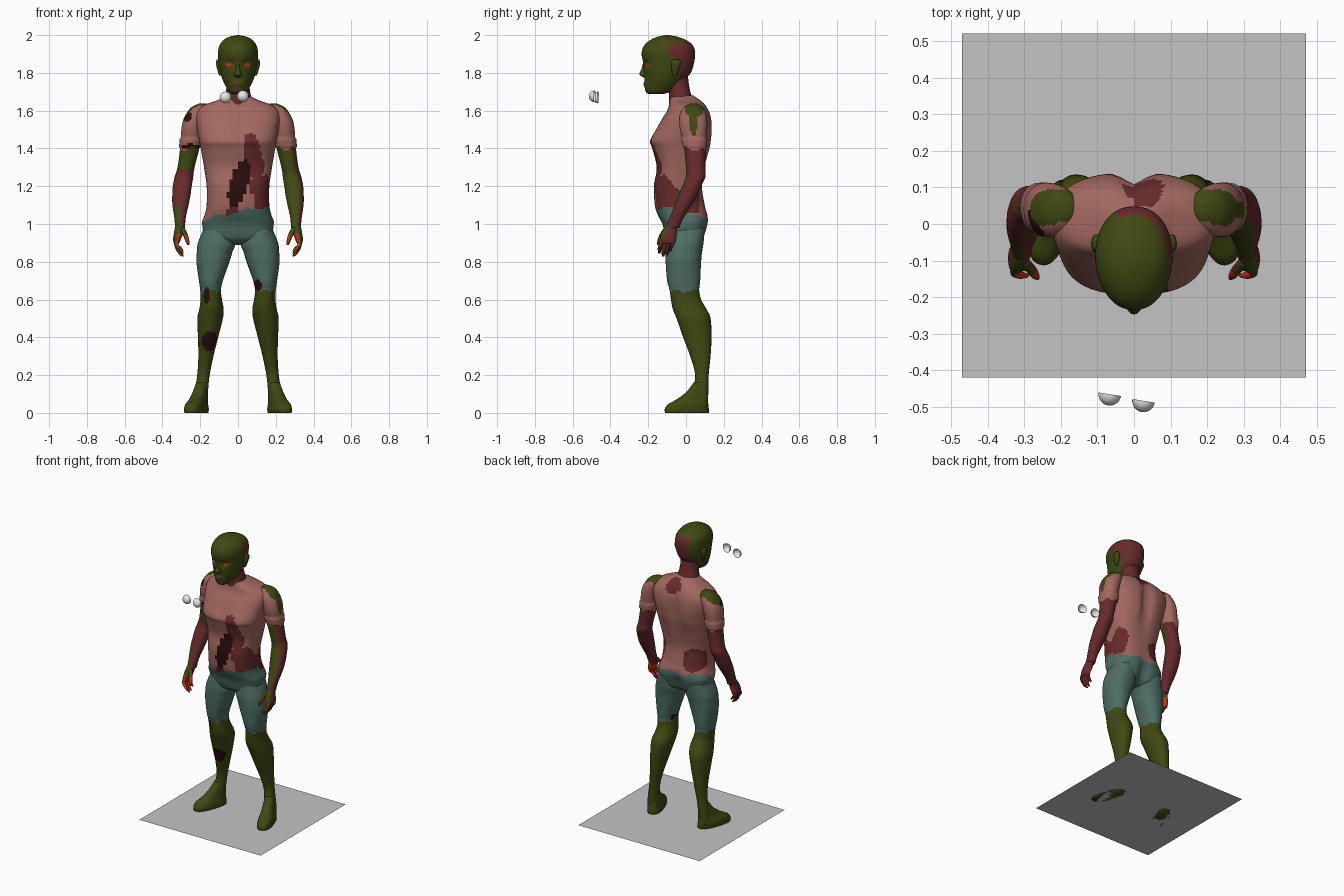
import bpy, bmesh, math

if "Cube" in bpy.data.objects:
    bpy.data.objects.remove(bpy.data.objects["Cube"])

COLOURS = [("green_skin", (.050, .066, .006)), ("shirt_pink", (.36, .138, .115)),
           ("trouser_teal", (.075, .155, .128)), ("maroon_flesh", (.135, .023, .024)),
           ("dark_wound", (.022, .004, .004)), ("raw_red", (.5, .035, .008)),
           ("floor_grey", (.55, .55, .55)), ("eye_white", (.8, .8, .8))]
GREEN, SHIRT, TEAL, MAROON, WOUND, RED, GREY, WHITE = range(8)
MATS = []
for nm, rgb in COLOURS:
    m = bpy.data.materials.new(nm)
    m.diffuse_color = (*rgb, 1)
    m.use_nodes = True
    m.node_tree.nodes["Principled BSDF"].inputs["Base Color"].default_value = m.diffuse_color
    MATS.append(m)


def finish(name, bm, rule):
    """Colour the faces by rule and make the object."""
    bmesh.ops.recalc_face_normals(bm, faces=bm.faces)
    bm.normal_update()
    for f in bm.faces:
        f.material_index = rule(f.calc_center_median(), f.normal) if callable(rule) else rule
        f.smooth = True
    me = bpy.data.meshes.new(name)
    bm.to_mesh(me)
    bm.free()
    for m in MATS:
        me.materials.append(m)
    ob = bpy.data.objects.new(name, me)
    bpy.context.collection.objects.link(ob)
    return ob


def spline(p0, p1, p2, p3, t):
    return [b + .5 * t * (c - a + t * (2*a - 5*b + 4*c - d + t * (3*(b - c) + d - a)))
            for a, b, c, d in zip(p0, p1, p2, p3)]


def loft(name, keys, rule, side=1, sides=40, step=.01, power=2.2, twist=0, tweak=None):
    """Skin level sections given as (z, x_min, x_max, y_front, y_back)."""
    rows = []
    for i in range(len(keys) - 1):
        ctl = [keys[max(0, i - 1)], keys[i], keys[i + 1], keys[min(len(keys) - 1, i + 2)]]
        n = max(1, math.ceil(abs(keys[i + 1][0] - keys[i][0]) / step))
        rows += [spline(*ctl, k / n) for k in range(n)]
    rows.append(list(keys[-1]))
    bm = bmesh.new()
    rings = []
    for z, xa, xb, ya, yb in rows:
        ring = []
        for k in range(sides):
            a = 2 * math.pi * k / sides
            c, s = math.cos(a), math.sin(a)
            dx = math.copysign(abs(c) ** (2 / power), c) * (xb - xa) / 2
            dy = math.copysign(abs(s) ** (2 / power), s) * (yb - ya) / 2
            x = (xa + xb) / 2 + dx * math.cos(twist) - dy * math.sin(twist)
            y = (ya + yb) / 2 + dx * math.sin(twist) + dy * math.cos(twist)
            if tweak:
                x, y = tweak(x, y, z, s)
            ring.append(bm.verts.new((x * side, y, z)))
        rings.append(ring)
    for r, q in zip(rings, rings[1:]):
        for k in range(sides):
            j = (k + 1) % sides
            bm.faces.new((r[k], r[j], q[j], q[k]))
    bm.faces.new(rings[0])
    bm.faces.new(rings[-1])
    return finish(name, bm, rule)


def spot(a, b, ca, cb, ra, rb, tilt=0):
    """True inside a tilted ellipse."""
    u, v = a - ca, b - cb
    u, v = u * math.cos(tilt) - v * math.sin(tilt), u * math.sin(tilt) + v * math.cos(tilt)
    return (u / ra) ** 2 + (v / rb) ** 2 < 1


def bump(v, centre, width):
    return math.exp(-((v - centre) / width) ** 2)


def sym(z, w, ya, yb):
    return (z, -w, w, ya, yb)


# --- torso: shirt over trouser top -----------------------------------------
def torso_rule(c, n):
    x, y, z = c
    if z < 1.05 + .2 * x * (y < 0) + .01 * math.sin(x * 40) - .1 * y:
        return TEAL
    if y < -.03:
        if spot(x, z, .005, 1.215, .048, .13, .28):
            return WOUND
        if (spot(x, z, .075, 1.36, .05, .12, -.1) or spot(x, z, .1, 1.25, .025, .1, .3)
                or spot(x, z, -.03, 1.05, .035, .06, .4)):
            return MAROON
    if x > .09 and 1.06 < z < 1.22 + .04 * math.sin(y * 40) and y < .07:
        return MAROON
    if y > 0 and (spot(x, z, -.11, 1.14, .07, .08) or spot(x, z, .03, 1.63, .05, .045)):
        return MAROON
    return SHIRT


def torso_shape(x, y, z, s):
    if s > 0:  # spine and seat grooves
        y -= s * bump(x, 0, .035) * (.035 * bump(z, 1.48, .15) + .03 * bump(z, .95, .08))
    else:      # chest crease
        y -= s * .012 * bump(x, 0, .025) * bump(z, 1.46, .07)
    return x, y


loft("torso", [sym(.89, .05, -.05, .05), sym(.92, .16, -.10, .09), sym(1.0, .19, -.125, .117),
               sym(1.05, .176, -.15, .115), sym(1.1, .166, -.165, .10), sym(1.2, .166, -.17, .085),
               sym(1.3, .18, -.155, .10), sym(1.4, .197, -.18, .128), sym(1.44, .205, -.192, .135),
               sym(1.5, .215, -.16, .14), sym(1.56, .222, -.125, .135), sym(1.6, .215, -.10, .122),
               sym(1.63, .18, -.09, .105), sym(1.655, .11, -.085, .08), sym(1.68, .06, -.08, .045)],
     torso_rule, sides=72, power=2.7, tweak=torso_shape)

# --- neck and head ----------------------------------------------------------
loft("neck", [sym(1.6, .09, -.09, .07), sym(1.68, .068, -.09, .03), sym(1.74, .06, -.10, .015),
              sym(1.8, .06, -.12, .01)],
     lambda c, n: GREEN if c.x < -.03 and c.y < -.03 else MAROON)


def head_rule(c, n):
    x, y, z = c
    if y < -.12:
        if spot(abs(x), z, .05, 1.845, .022, .008):
            return RED
        if spot(x, z, 0, 1.737, .03, .007) or spot(x, z, 0, 1.695, .03, .014):
            return MAROON
    back = y > -.03 or (y > -.09 and z > 1.88)
    return MAROON if back and z < 1.96 and (x > -.045 or z < 1.8) else GREEN


def head_shape(x, y, z, s):
    if s < 0:  # eye sockets, nose bridge and lips
        y += -s * .014 * bump(abs(x), .045, .022) * bump(z, 1.848, .02)
        y -= -s * .008 * bump(x, 0, .025) * bump(z, 1.74, .015)
        x *= 1 + .1 * s
    return x, y


loft("head", [sym(1.688, .03, -.20, -.12), sym(1.70, .047, -.213, -.08), sym(1.72, .06, -.217, -.04),
              sym(1.76, .08, -.218, -.01), sym(1.8, .093, -.222, .025), sym(1.85, .102, -.226, .042),
              sym(1.9, .106, -.235, .048), sym(1.94, .1, -.225, .04), sym(1.97, .081, -.195, .008),
              sym(1.99, .05, -.155, -.04), sym(2.0, .008, -.11, -.09)],
     head_rule, sides=64, step=.005, tweak=head_shape)
loft("nose", [sym(1.775, .008, -.225, -.2), sym(1.785, .021, -.24, -.2), sym(1.795, .018, -.247, -.2),
              sym(1.82, .011, -.236, -.2), sym(1.86, .009, -.226, -.2)], GREEN, sides=16)

# --- legs and feet ----------------------------------------------------------
def leg_rule(c, n):
    x, y, z = c
    if y < .03 and (spot(x, z, -.15, .38, .042, .055) or spot(x, z, -.165, .62, .016, .045)
                    or spot(x, z, .105, .675, .02, .03)):
        return WOUND
    return TEAL if z > .645 + .008 * math.sin(x * 90 + y * 60) else GREEN


LEG = [(.98, .03, .18, -.10, .10), (.9, .014, .212, -.11, .093), (.85, .03, .218, -.11, .085),
       (.8, .045, .22, -.108, .08), (.7, .08, .207, -.1, .075), (.65, .09, .2, -.087, .07),
       (.6, .085, .198, -.08, .08), (.55, .076, .205, -.07, .108), (.5, .08, .215, -.05, .13),
       (.4, .105, .212, -.015, .135), (.3, .13, .21, .022, .13), (.2, .15, .216, .048, .12),
       (.1, .16, .232, .03, .118), (.03, .165, .24, .0, .115)]
FOOT = [(0, .172, .268, -.115, .125), (.02, .17, .27, -.117, .125), (.045, .172, .266, -.1, .122),
        (.07, .17, .25, -.055, .118), (.11, .165, .235, .0, .115), (.16, .165, .22, .04, .112)]

# --- arms and hands ---------------------------------------------------------
def arm_rule(c, n):
    x, y, z = c
    if z > 1.4 + .012 * math.sin(x * 70 + y * 50):
        if spot(y, z, .045, 1.605, .05, .04) or (x > 0 and n.x > .3 and spot(y, z, .04, 1.54, .02, .075)):
            return GREEN
        if x < 0 and n.y < 0 and (spot(x, z, -.27, 1.57, .025, .03) or spot(x, z, -.25, 1.41, .05, .014)):
            return WOUND
        return SHIRT
    if x > 0:
        return GREEN if n.y < -.2 and n.x < .55 else MAROON
    return GREEN if n.y < .1 and (z > 1.29 or (z < 1.1 and n.x < 0)) else MAROON


def sleeve(x, y, z, s):
    k = .006 if 1.4 < z < 1.45 else 0
    return x + (k if x > .255 else -k), y + k * s


ARM = [(1.638, .17, .205, .02, .06), (1.62, .15, .245, -.01, .09), (1.59, .16, .27, -.03, .105),
       (1.55, .175, .29, -.035, .112), (1.5, .188, .3, -.032, .112), (1.4, .205, .307, -.01, .103),
       (1.3, .23, .32, .0, .102), (1.25, .237, .335, -.0, .103), (1.2, .245, .345, -.02, .08),
       (1.15, .252, .348, -.04, .06), (1.1, .262, .347, -.06, .03), (1.03, .277, .337, -.088, -.014),
       (.98, .28, .333, -.108, -.035)]
PALM = [(1.0, .285, .33, -.1, -.045), (.96, .288, .338, -.128, -.048), (.92, .302, .344, -.137, -.052),
        (.895, .313, .339, -.132, -.058)]


def hand_rule(c, n):
    inner = n.x * (1 if c.x > 0 else -1) < .15
    if c.z < .95 and inner:
        return RED
    return GREEN if n.y < -.3 else MAROON


def digit(name, path, side):
    """Tapered finger through (x, y, z, radius) points."""
    loft(name, [(z, x - r, x + r, y - r, y + r) for x, y, z, r in path],
         hand_rule, side, sides=12, power=2)


for side, tag in ((1, "left"), (-1, "right")):
    loft(tag + "_leg", LEG, leg_rule, side, sides=48)
    loft(tag + "_foot", FOOT, GREEN, side, twist=.33, power=2.5)
    loft(tag + "_arm", ARM, arm_rule, side, sides=48, tweak=sleeve)
    loft(tag + "_palm", PALM, hand_rule, side)
    for i, (y, tip) in enumerate(((-.125, .845), (-.105, .828), (-.085, .832), (-.067, .855))):
        digit(f"{tag}_finger_{i + 1}", [(.324, y, .92, .012), (.326, y - .008, .89, .012),
              (.312, y - .014, tip + .025, .011), (.293, y - .016, tip, .006)], side)
    digit(tag + "_thumb", [(.3, -.1, .985, .012), (.284, -.12, .955, .014),
                           (.271, -.138, .92, .012), (.264, -.147, .89, .006)], side)
    loft(tag + "_ear", [(1.785, .09, .1, -.07, -.05), (1.81, .088, .108, -.075, -.04),
                        (1.85, .09, .117, -.078, -.028), (1.872, .092, .112, -.07, -.035)],
         GREEN, side, sides=16)

# --- loose eyeballs: open half shells facing forward ------------------------
for tag, x, y, z in (("right", -.066, -.465, 1.67), ("left", .026, -.483, 1.676)):
    bm = bmesh.new()
    bmesh.ops.create_uvsphere(bm, u_segments=24, v_segments=16, radius=.031)
    bmesh.ops.delete(bm, geom=[v for v in bm.verts if v.co.z < -.001], context='VERTS')
    ob = finish(tag + "_loose_eye", bm, WHITE)
    ob.rotation_euler = (math.radians(90), 0, math.radians(-9))
    ob.location = (x, y, z)

# --- floor ------------------------------------------------------------------
bm = bmesh.new()
bm.faces.new([bm.verts.new(p) for p in ((-.47, -.42, 0), (.47, -.42, 0), (.47, .52, 0), (-.47, .52, 0))])
finish("floor_panel", bm, GREY)
